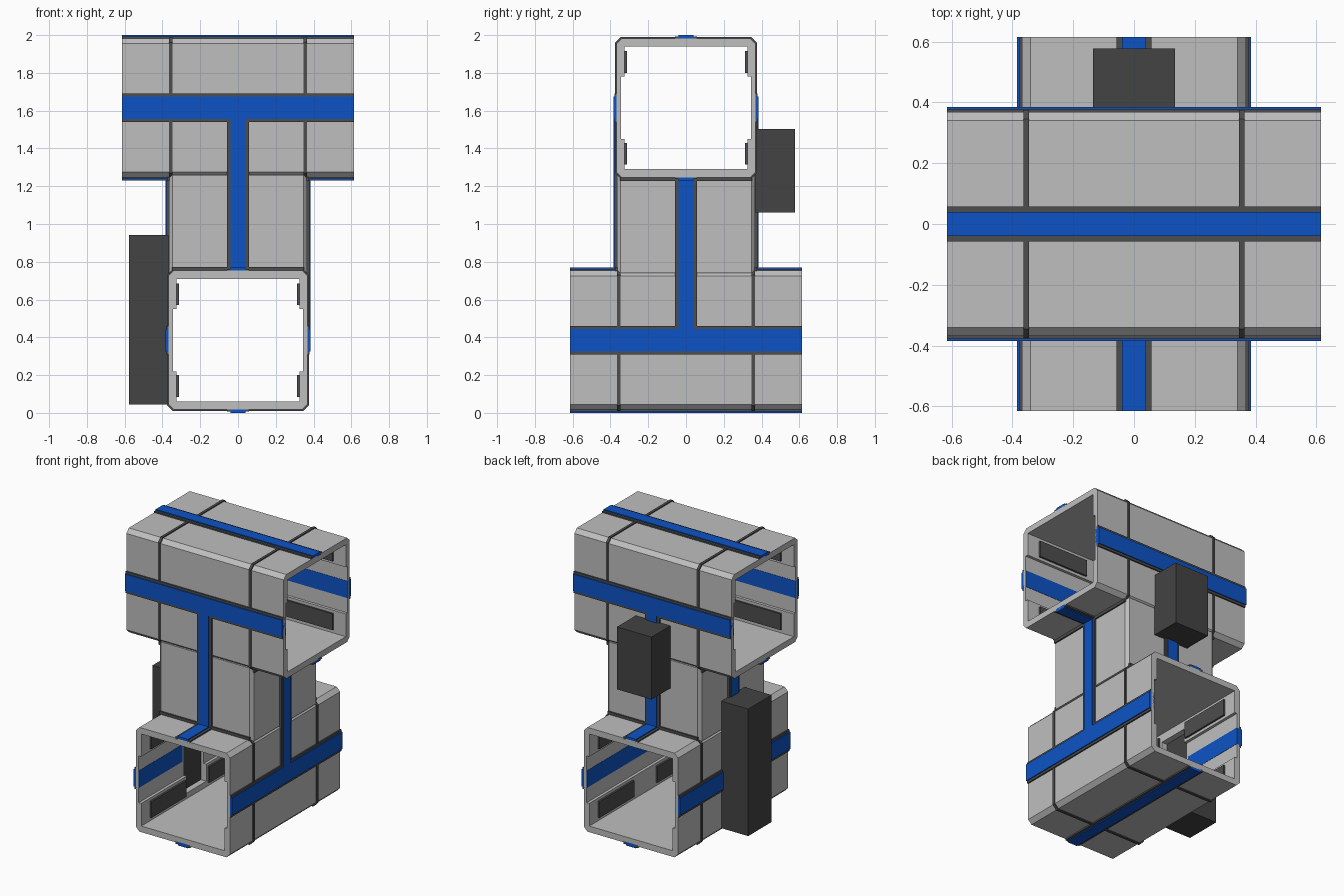
import bpy, bmesh
from mathutils import Vector

cube = bpy.data.objects.get("Cube")
if cube:
    bpy.data.objects.remove(cube, do_unlink=True)


def material(name, rgb):
    m = bpy.data.materials.new(name)
    m.use_nodes = True
    m.diffuse_color = (*rgb, 1)
    m.node_tree.nodes["Principled BSDF"].inputs["Base Color"].default_value = (*rgb, 1)
    return m


GREY = material("light grey", (0.52, 0.52, 0.52))
TRIM = material("dark trim", (0.075, 0.075, 0.075))
BOX = material("charcoal", (0.056, 0.056, 0.056))
BLUE = material("blue", (0.004, 0.088, 0.56))

HALF = 0.615      # half length of each tube
BODY = 0.368      # half width of the shell
LOW, HIGH = 0.385, 1.615   # tube centre heights


def finish(name, bm, mat):
    bmesh.ops.recalc_face_normals(bm, faces=bm.faces)
    me = bpy.data.meshes.new(name)
    bm.to_mesh(me)
    bm.free()
    me.materials.append(mat)
    ob = bpy.data.objects.new(name, me)
    bpy.context.collection.objects.link(ob)
    return ob


def box(name, lo, hi, mat, place=Vector):
    """Box between two corners, moved by a placement function."""
    bm = bmesh.new()
    bmesh.ops.create_cube(bm, size=1)
    lo, hi = Vector(lo), Vector(hi)
    for v in bm.verts:
        v.co = place([lo[i] + (v.co[i] + 0.5) * (hi[i] - lo[i]) for i in range(3)])
    return finish(name, bm, mat)


def ring(name, outer, inner, start, end, mat, place):
    """Prism along the first axis, with a hole if an inner profile is given."""
    bm = bmesh.new()
    edges = []
    for loop in (outer, inner):
        vs = [bm.verts.new((start, a, b)) for a, b in loop]
        edges += [bm.edges.new((vs[i - 1], vs[i])) for i in range(len(vs))]
    bmesh.ops.triangle_fill(bm, edges=edges, use_beauty=True)
    ext = bmesh.ops.extrude_face_region(bm, geom=list(bm.faces), use_keep_orig=True)
    moved = [g for g in ext["geom"] if isinstance(g, bmesh.types.BMVert)]
    bmesh.ops.translate(bm, verts=moved, vec=(end - start, 0, 0))
    for v in bm.verts:
        v.co = place(v.co)
    return finish(name, bm, mat)


def octagon(h, c):
    k = h - c
    return [(h, -k), (h, k), (k, h), (-k, h), (-h, k), (-h, -k), (-k, -h), (k, -h)]


# Inner profile: square with a shallow recess along both side walls
INNER = [(0.325, -0.325), (0.325, -0.165), (0.345, -0.165), (0.345, 0.165),
         (0.325, 0.165), (0.325, 0.325), (-0.325, 0.325), (-0.325, 0.165),
         (-0.345, 0.165), (-0.345, -0.165), (-0.325, -0.165), (-0.325, -0.325)]


def upper(p):
    return Vector((p[0], p[1], p[2] + HIGH))


def lower(p):
    return Vector((p[1], p[0], p[2] + LOW))


def column(p):
    return Vector((p[1], p[2], p[0]))


def span(a, b):
    return (min(a, b), max(a, b))


def tube(name, place, door_side=0):
    shell = ring(name + "_shell", octagon(BODY, 0.028), INNER, -HALF, HALF, GREY, place)
    # Seam ribs around the shell
    for i, u in enumerate((-0.355, 0.355)):
        ring(f"{name}_seam_{i}", octagon(0.375, 0.03), octagon(0.355, 0.02),
             u - 0.009, u + 0.009, TRIM, place)
    for s in (-1, 1):
        tag = "a" if s < 0 else "b"
        # Wide side stripes, broken where the doorway is
        parts = [(-HALF, -0.13), (0.13, HALF)] if s == door_side else [(-HALF, HALF)]
        for j, (u0, u1) in enumerate(parts):
            v0, v1 = span(s * 0.343, s * 0.385)
            box(f"{name}_side_stripe_{tag}{j}", (u0, v0, -0.06), (u1, v1, 0.06), BLUE, place)
            v0, v1 = span(s * 0.36, s * 0.378)
            for t in (-1, 1):
                w0, w1 = span(t * 0.06, t * 0.076)
                box(f"{name}_side_trim_{tag}{j}", (u0, v0, w0), (u1, v1, w1), TRIM, place)
        # Narrow stripes above and below
        w0, w1 = span(s * 0.36, s * 0.385)
        box(f"{name}_cap_stripe_{tag}", (-HALF, -0.04, w0), (HALF, 0.04, w1), BLUE, place)
        w0, w1 = span(s * 0.36, s * 0.378)
        for t in (-1, 1):
            v0, v1 = span(t * 0.04, t * 0.057)
            box(f"{name}_cap_trim_{tag}", (-HALF, v0, w0), (HALF, v1, w1), TRIM, place)
        # Dark panels on the inner walls
        for t in (-1, 1):
            v0, v1 = span(s * 0.312, s * 0.327)
            w0, w1 = span(t * 0.185, t * 0.3)
            for j, (u0, u1) in enumerate(((-0.52, -0.13), (0.13, 0.52))):
                box(f"{name}_inner_panel_{tag}{j}", (u0, v0, w0), (u1, v1, w1), TRIM, place)
    return shell


tube("upper_tube", upper)
lower_shell = tube("lower_tube", lower, door_side=-1)

# Doorway through the lower tube wall into the side box
cutter = box("doorway_cutter", (-0.45, -0.11, 0.1), (-0.28, 0.11, 0.65), GREY)
cutter.hide_render = True
mod = lower_shell.modifiers.new("doorway", "BOOLEAN")
mod.operation = "DIFFERENCE"
mod.solver = "EXACT"
mod.object = cutter
bpy.context.view_layer.objects.active = lower_shell
bpy.ops.object.modifier_apply(modifier=mod.name)
bpy.data.objects.remove(cutter, do_unlink=True)

# Upright column joining the tubes
bm = bmesh.new()
ends = [[bm.verts.new((a, b, z)) for a, b in octagon(0.366, 0.02)] for z in (0.74, 1.26)]
for e in ends:
    bm.faces.new(e)
for i in range(8):
    bm.faces.new((ends[0][i - 1], ends[0][i], ends[1][i], ends[1][i - 1]))
finish("column_shell", bm, GREY)


def column_stripe(name, axis, s, z0, z1, trim0, trim1):
    """Vertical stripe with trims on the column side facing s along the axis."""
    def place(p):
        return Vector((p[1], p[0], p[2]) if axis == "y" else p)
    d0, d1 = span(s * 0.36, s * 0.385)
    box(name, (d0, -0.04, z0), (d1, 0.04, z1), BLUE, place)
    d0, d1 = span(s * 0.36, s * 0.378)
    for t in (-1, 1):
        v0, v1 = span(t * 0.04, t * 0.057)
        box(name + "_trim", (d0, v0, trim0), (d1, v1, trim1), TRIM, place)


for s, side in ((-1, "front"), (1, "back")):
    column_stripe(f"column_{side}_stripe", "y", s, 0.755, HIGH - 0.06, 0.755, HIGH - 0.07)
    y0, y1 = span(s * 0.36, s * 0.376)
    box(f"column_{side}_collar", (-0.35, y0, 0.75), (0.35, y1, 0.773), TRIM)
for s, side in ((-1, "right"), (1, "left")):
    z0 = 0.7 if s < 0 else LOW + 0.06
    column_stripe(f"column_{side}_stripe", "x", s, z0, 1.245, z0 + 0.01, 1.245)
    x0, x1 = span(s * 0.36, s * 0.376)
    box(f"column_{side}_collar", (x0, -0.35, 1.227), (x1, 0.35, 1.25), TRIM)

# Plain boxes fixed to the outside
box("side_box", (-0.577, -0.13, 0.045), (-0.367, 0.13, 0.942), BOX)
box("back_box", (-0.135, 0.367, 1.062), (0.135, 0.577, 1.503), BOX)
